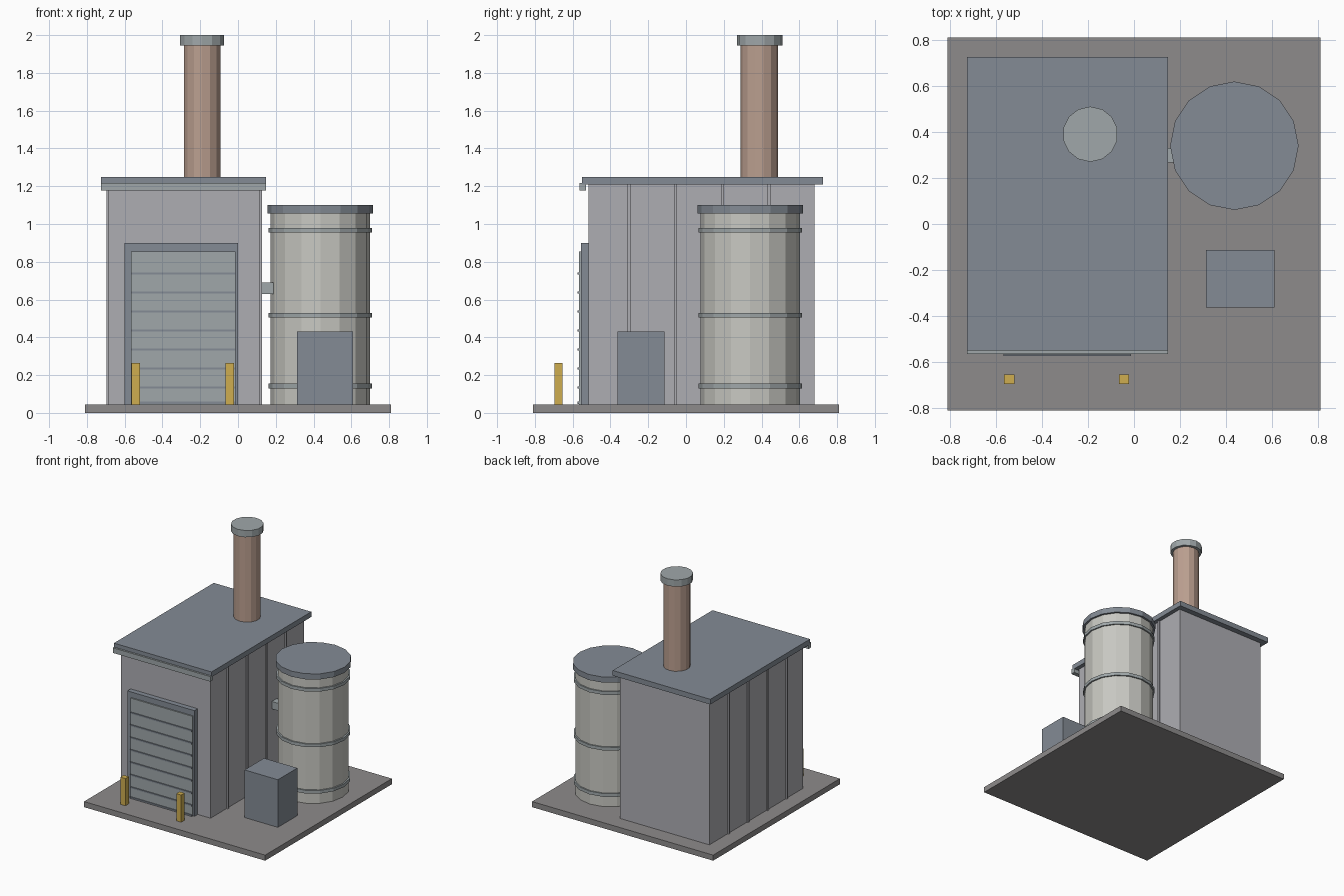
import bpy, math

if "Cube" in bpy.data.objects:
    bpy.data.objects.remove(bpy.data.objects["Cube"])

def mat(name, r, g, b):
    m = bpy.data.materials.new(name)
    m.diffuse_color = (r, g, b, 1)
    m.use_nodes = True
    m.node_tree.nodes["Principled BSDF"].inputs["Base Color"].default_value = m.diffuse_color
    return m

CONCRETE = mat("concrete", 0.27, 0.26, 0.26)
WALL = mat("wall_grey", 0.42, 0.42, 0.45)
STEEL = mat("dark_steel", 0.23, 0.26, 0.30)
TRIM = mat("trim_grey", 0.35, 0.39, 0.40)
TANK = mat("tank_beige", 0.58, 0.58, 0.54)
STACK = mat("stack_brown", 0.50, 0.35, 0.28)
YELLOW = mat("safety_yellow", 0.62, 0.42, 0.08)

def box(name, x, y, z, m):
    """Box from (min, max) ranges."""
    bpy.ops.mesh.primitive_cube_add(size=1, location=[sum(r) / 2 for r in (x, y, z)])
    o = bpy.context.object
    o.name = name
    o.scale = [r[1] - r[0] for r in (x, y, z)]
    bpy.ops.object.transform_apply(location=False, rotation=False)
    o.data.materials.append(m)
    return o

def drum(name, cx, cy, r, z0, z1, sides, m):
    bpy.ops.mesh.primitive_cylinder_add(vertices=sides, radius=r, depth=z1 - z0,
                                        location=(cx, cy, (z0 + z1) / 2))
    o = bpy.context.object
    o.name = name
    o.data.materials.append(m)
    return o

G = 0.045  # top of the slab

# Slab and building
box("base_slab", (-0.81, 0.81), (-0.81, 0.81), (0, G), CONCRETE)
box("building_walls", (-0.685, 0.115), (-0.515, 0.68), (G, 1.21), WALL)
box("roof", (-0.725, 0.148), (-0.55, 0.725), (1.208, 1.25), STEEL)
box("roof_fascia", (-0.725, 0.148), (-0.565, -0.53), (1.177, 1.218), TRIM)

# Vertical wall ribs on both sides
for i in range(4):
    y = -0.303 + i * 0.2475
    for side, x in (("left", (-0.696, -0.68)), ("right", (0.11, 0.127))):
        box(f"wall_rib_{side}_{i}", x, (y - 0.008, y + 0.008), (G, 1.208), WALL)

# Roller door
box("door_frame", (-0.60, 0.0), (-0.557, -0.51), (G, 0.90), STEEL)
box("door_panel", (-0.566, -0.012), (-0.567, -0.55), (G, 0.855), TRIM)
for i in range(8):
    z = 0.738 - i * 0.1005 if i < 7 else 0.053
    box(f"door_slat_{i}", (-0.566, -0.012), (-0.574, -0.56), (z - 0.006, z + 0.006), STEEL)

# Bollards
for side, x in (("left", -0.542), ("right", -0.043)):
    box(f"bollard_{side}", (x - 0.022, x + 0.022), (-0.696, -0.653), (G, 0.265), YELLOW)

# Chimney
drum("chimney", -0.19, 0.388, 0.099, 1.24, 1.99, 14, STACK)
drum("chimney_cap", -0.19, 0.39, 0.12, 1.945, 2.0, 14, TRIM)

# Storage tank with bands and lid
TX, TY = 0.436, 0.34
drum("tank", TX, TY, 0.263, G, 1.06, 16, TANK)
drum("tank_lid", TX, TY, 0.279, 1.055, 1.10, 16, STEEL)
for i, z in enumerate((0.142, 0.517, 0.967)):
    drum(f"tank_band_{i}", TX, TY, 0.274, z - 0.013, z + 0.013, 16, TRIM)

# Pipe from building to tank
box("connecting_pipe", (0.11, 0.19), (0.268, 0.33), (0.63, 0.69), TRIM)

# Equipment cabinet
box("cabinet", (0.312, 0.61), (-0.362, -0.113), (G, 0.43), STEEL)
